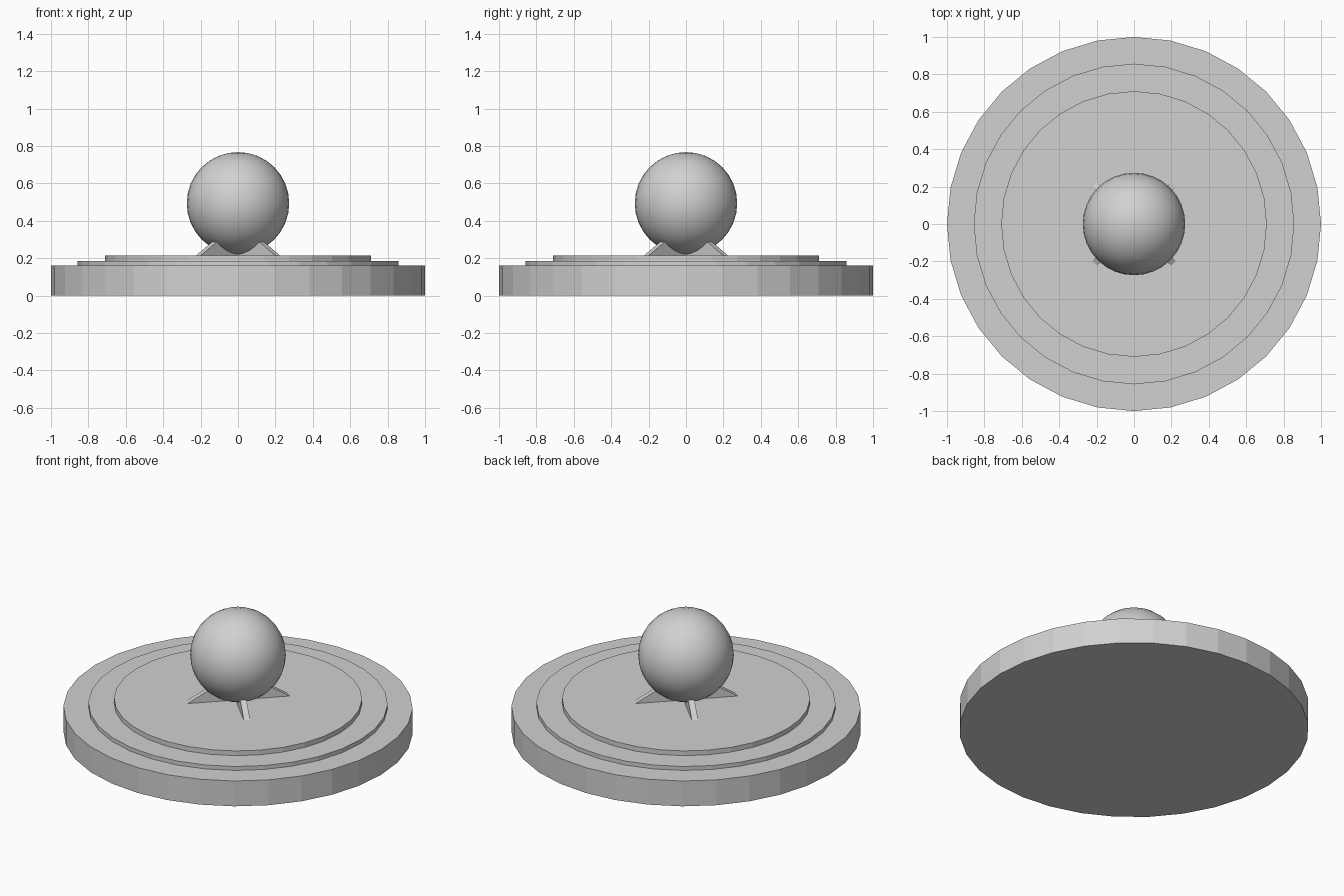
import bpy
import bmesh
import math
from mathutils import Matrix

cube = bpy.data.objects.get("Cube")
if cube:
    bpy.data.objects.remove(cube, do_unlink=True)

# One plain grey for the whole model
grey = bpy.data.materials.new("light_grey")
grey.use_nodes = True
colour = (0.64, 0.64, 0.64, 1)
grey.diffuse_color = colour
grey.node_tree.nodes["Principled BSDF"].inputs["Base Color"].default_value = colour

SIDES = 32
STEPS = {"base_disc": (1.0, 0.0, 0.16),
         "middle_step": (0.857, 0.16, 0.185),
         "top_step": (0.71, 0.185, 0.215)}


def finish(bm, name):
    """Turn a bmesh into a named object with the grey material."""
    bmesh.ops.recalc_face_normals(bm, faces=bm.faces)
    mesh = bpy.data.meshes.new(name)
    bm.to_mesh(mesh)
    bm.free()
    mesh.materials.append(grey)
    obj = bpy.data.objects.new(name, mesh)
    bpy.context.collection.objects.link(obj)
    return obj


# Stepped round plinth, flat faceted sides
for name, (radius, bottom, top) in STEPS.items():
    bm = bmesh.new()
    place = (Matrix.Translation((0, 0, (bottom + top) / 2))
             @ Matrix.Rotation(math.pi / 2, 4, "Z"))
    bmesh.ops.create_cone(bm, cap_ends=True, segments=SIDES, radius1=radius,
                          radius2=radius, depth=top - bottom, matrix=place)
    finish(bm, name)

# Smooth ball resting just above the plinth
bm = bmesh.new()
bmesh.ops.create_uvsphere(bm, u_segments=SIDES, v_segments=SIDES // 2, radius=0.274,
                          matrix=Matrix.Translation((0, 0, 0.493)))
for face in bm.faces:
    face.smooth = True
finish(bm, "ball")

# Four thin sloping fins cradling the ball on the diagonals
FIN_PROFILE = [(0.02, 0.215), (0.298, 0.215), (0.13, 0.316), (0.02, 0.316)]
THICKNESS = 0.036
for i, corner in enumerate(("back_left", "back_right", "front_right", "front_left")):
    bm = bmesh.new()
    outline = [bm.verts.new((r, -THICKNESS / 2, z)) for r, z in FIN_PROFILE]
    side = bm.faces.new(outline)
    extruded = bmesh.ops.extrude_face_region(bm, geom=[side])["geom"]
    moved = [g for g in extruded if isinstance(g, bmesh.types.BMVert)]
    bmesh.ops.translate(bm, verts=moved, vec=(0, THICKNESS, 0))
    bm.transform(Matrix.Rotation(math.pi / 4 + i * math.pi / 2, 4, "Z"))
    finish(bm, corner + "_fin")
